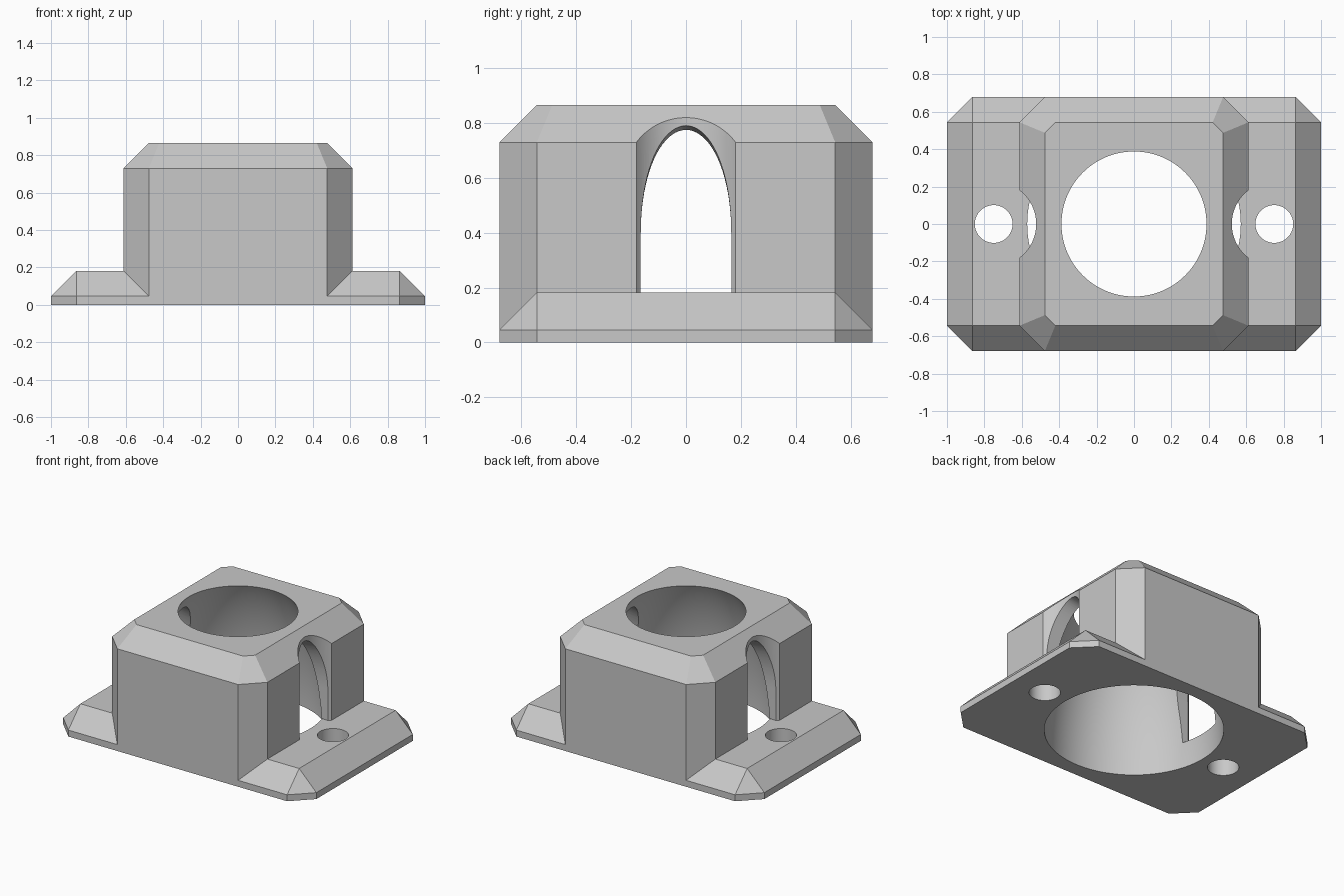
import bpy, bmesh, math

if "Cube" in bpy.data.objects:
    bpy.data.objects.remove(bpy.data.objects["Cube"], do_unlink=True)

DEPTH = 0.68      # half depth
CUT = 0.136       # chamfer size
LIP, LEDGE = 0.046, 0.182
SHOULDER, TOP = 0.73, 0.866
SIDES = 128

grey = bpy.data.materials.new("light_grey")
grey.use_nodes = True
grey.diffuse_color = (0.58, 0.58, 0.58, 1)
grey.node_tree.nodes["Principled BSDF"].inputs["Base Color"].default_value = (0.58, 0.58, 0.58, 1)


def make_object(name, bm):
    bmesh.ops.recalc_face_normals(bm, faces=bm.faces)
    mesh = bpy.data.meshes.new(name)
    bm.to_mesh(mesh)
    bm.free()
    mesh.materials.append(grey)
    obj = bpy.data.objects.new(name, mesh)
    bpy.context.collection.objects.link(obj)
    return obj


def outline(hx, hy, c, z):
    """Rectangle with cut corners at height z."""
    return [(sx * x, sy * y, z) for sx in (-1, 1) for sy in (-1, 1)
            for x, y in {(hx, hy - c), (hx - c, hy)}]


def hull(name, points):
    """Convex solid with its flat faces merged."""
    bm = bmesh.new()
    for p in points:
        bm.verts.new(p)
    bmesh.ops.convex_hull(bm, input=bm.verts)
    bmesh.ops.dissolve_limit(bm, angle_limit=0.01, verts=bm.verts, edges=bm.edges)
    return make_object(name, bm)


def loft(name, rings):
    """Closed solid through rings of equal point count."""
    bm = bmesh.new()
    rings = [[bm.verts.new(p) for p in ring] for ring in rings]
    for low, high in zip(rings, rings[1:]):
        for i in range(len(low)):
            j = (i + 1) % len(low)
            bm.faces.new((low[i], low[j], high[j], high[i]))
    bm.faces.new(rings[0])
    bm.faces.new(rings[-1])
    return make_object(name, bm)


def turned(name, profile, x=0):
    """Solid of revolution from (radius, z) pairs."""
    angles = [2 * math.pi * i / SIDES for i in range(SIDES)]
    return loft(name, [[(x + r * math.cos(a), r * math.sin(a), z) for a in angles]
                       for r, z in profile])


def arch(x, top):
    """Tall arch section at x: straight sides under a half ellipse."""
    half, spring = 0.165, 0.4
    curve = [math.pi * i / 40 for i in range(41)]
    return ([(x, -half, LEDGE), (x, half, LEDGE)]
            + [(x, half * math.cos(a), spring + (top - spring) * math.sin(a)) for a in curve])


def combine(target, tool, operation):
    mod = target.modifiers.new(tool.name, 'BOOLEAN')
    mod.operation, mod.solver, mod.object = operation, 'EXACT', tool
    tool.hide_render = True
    bpy.context.view_layer.objects.active = target
    bpy.ops.object.modifier_apply(modifier=mod.name)
    bpy.data.objects.remove(tool, do_unlink=True)


# Mounting flange with sloped rim
flange = hull("flange", outline(1, DEPTH, CUT, 0) + outline(1, DEPTH, CUT, LIP)
              + outline(1 - CUT, DEPTH - CUT, 0, LEDGE))

# Raised housing with cut corners and bevelled top
small_cut = CUT * (math.sqrt(2) - 1)
housing = hull("housing", outline(0.613, DEPTH, CUT, 0) + outline(0.613, DEPTH, CUT, SHOULDER)
               + outline(0.613 - CUT, DEPTH - CUT, small_cut, TOP))

# Clearance for the screw heads, and arched slots into the cavity
for side in (-1, 1):
    combine(housing, turned("screw_clearance", [(0.227, LEDGE), (0.227, 1)], side * 0.75), 'DIFFERENCE')
    combine(housing, loft("slot", [arch(side * 0.3, 0.753), arch(side * 0.7, 0.82)]), 'DIFFERENCE')
combine(housing, flange, 'UNION')

# Domed cavity open at both ends: a tall half ellipsoid
heights = [-0.02 + 0.92 * i / 32 for i in range(33)]
combine(housing, turned("cavity", [(0.578 * math.sqrt(1 - (z / 1.168) ** 2), z) for z in heights]),
        'DIFFERENCE')

# Screw holes
for side in (-1, 1):
    combine(housing, turned("screw_hole", [(0.101, -0.1), (0.101, 0.3)], side * 0.75), 'DIFFERENCE')

bpy.ops.object.select_all(action='DESELECT')
housing.select_set(True)
bpy.context.view_layer.objects.active = housing
bpy.ops.object.shade_smooth_by_angle(angle=math.radians(20))
